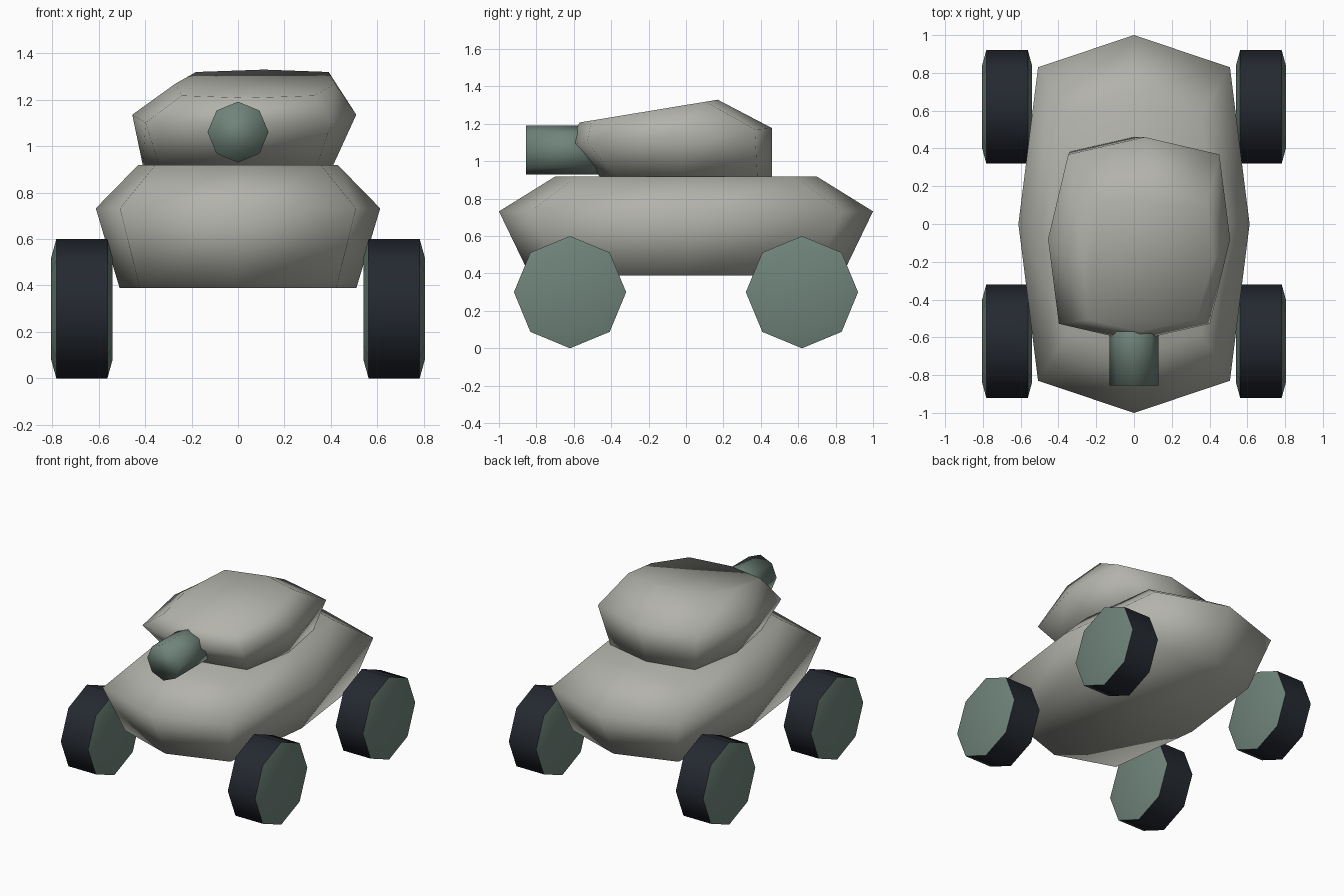
import bpy, bmesh
from math import sin, cos, pi, radians

if "Cube" in bpy.data.objects:
    bpy.data.objects.remove(bpy.data.objects["Cube"])


def material(name, rgb):
    m = bpy.data.materials.new(name)
    m.diffuse_color = (*rgb, 1)
    m.use_nodes = True
    m.node_tree.nodes["Principled BSDF"].inputs["Base Color"].default_value = m.diffuse_color
    return m


STONE = material("stone_grey", (0.45, 0.45, 0.41))
GREEN = material("grey_green", (0.16, 0.23, 0.195))
RUBBER = material("dark_rubber", (0.018, 0.022, 0.03))


def loft(name, rings, mats, band_mats=None, sharp=None):
    """Skin 8-point rings, cap both ends; band_mats: first cap, bands, last cap."""
    bm = bmesh.new()
    loops = [[bm.verts.new(p) for p in ring] for ring in rings]
    band_mats = band_mats or [0] * (len(rings) + 1)
    bm.faces.new(loops[0]).material_index = band_mats[0]
    for k, (a, b) in enumerate(zip(loops, loops[1:])):
        for i in range(8):
            j = (i + 1) % 8
            bm.faces.new((a[i], a[j], b[j], b[i])).material_index = band_mats[k + 1]
    bm.faces.new(loops[-1]).material_index = band_mats[-1]
    bmesh.ops.recalc_face_normals(bm, faces=bm.faces)
    me = bpy.data.meshes.new(name)
    bm.to_mesh(me)
    bm.free()
    for m in mats:
        me.materials.append(m)
    ob = bpy.data.objects.new(name, me)
    bpy.context.collection.objects.link(ob)
    bpy.ops.object.select_all(action='DESELECT')
    ob.select_set(True)
    bpy.context.view_layer.objects.active = ob
    if sharp:
        bpy.ops.object.shade_smooth_by_angle(angle=radians(sharp))
    else:
        bpy.ops.object.shade_smooth()
    return ob


def boxy_ring(rx, ry, z, cx=0, cy=0, tilt=0, shear=0):
    """Eight points on a squarish oval; tilt raises the back, shear skews x."""
    pts = []
    for i in range(8):
        k = 0.83 / cos(pi / 4) if i % 2 else 1
        x, y = rx * k * cos(i * pi / 4), ry * k * sin(i * pi / 4)
        pts.append((cx + x + shear * y, cy + y, z + tilt * y))
    return pts


def octagon(r, axis, at, cx, cy, cz):
    """Octagon across the x or y axis, a corner at the top."""
    out = []
    for i in range(8):
        u, v = r * cos(i * pi / 4), r * sin(i * pi / 4)
        out.append((at, cy + u, cz + v) if axis == 'x' else (cx + u, at, cz + v))
    return out


# Hull
loft("hull", [boxy_ring(0.51, 0.835, 0.39),
              boxy_ring(0.612, 1.0, 0.732),
              boxy_ring(0.43, 0.70, 0.918)], [STONE])

# Turret, leaning and slightly skewed
loft("turret", [boxy_ring(0.41, 0.46, 0.918),
                boxy_ring(0.482, 0.54, 1.135, 0.027, -0.08, 0.078, 0.055),
                boxy_ring(0.344, 0.37, 1.268, 0.074, -0.20, 0.165, 0.10)], [STONE])

# Stubby gun barrel
loft("barrel", [octagon(0.131, 'y', -0.855, 0, 0, 1.06),
                octagon(0.131, 'y', -0.42, 0, 0, 1.06)], [GREEN])

# Wheels: dark tread with shallow domed green sides
for side, s in (("left", -1), ("right", 1)):
    for end, y in (("front", -0.62), ("rear", 0.62)):
        prof = [(0.54, 0.22), (0.562, 0.3), (0.782, 0.3), (0.804, 0.22)]
        loft(f"{end}_{side}_wheel",
             [octagon(r, 'x', s * x, 0, y, 0.3) for x, r in prof],
             [GREEN, RUBBER], [0, 0, 1, 0, 0], 50)
